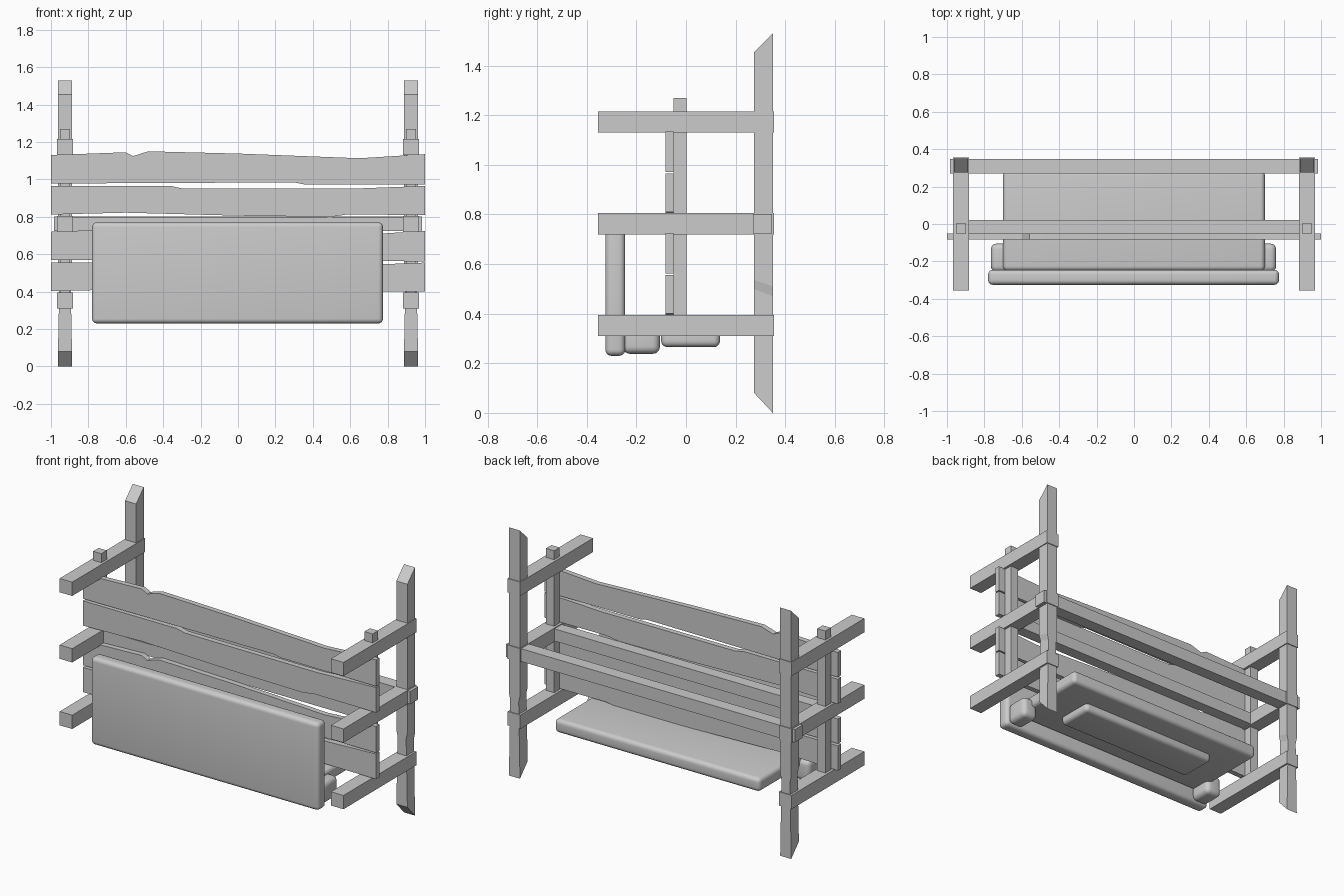
import bpy
import bmesh

default = bpy.data.objects.get("Cube")
if default:
    bpy.data.objects.remove(default, do_unlink=True)


def finish(name, bm):
    bmesh.ops.recalc_face_normals(bm, faces=bm.faces)
    mesh = bpy.data.meshes.new(name)
    bm.to_mesh(mesh)
    bm.free()
    obj = bpy.data.objects.new(name, mesh)
    bpy.context.collection.objects.link(obj)
    return obj


def box(name, xs, ys, zs):
    """Box given by its minimum and maximum on each axis."""
    bm = bmesh.new()
    bmesh.ops.create_cube(bm, size=1)
    for v in bm.verts:
        v.co = [(a + b) / 2 + c * (b - a) for c, (a, b) in zip(v.co, (xs, ys, zs))]
    return finish(name, bm)


def cushion(name, xs, ys, zs, radius):
    """Box with rounded edges and smooth shading."""
    obj = box(name, xs, ys, zs)
    bevel = obj.modifiers.new("rounding", 'BEVEL')
    bevel.width = radius
    bevel.segments = 5
    bpy.ops.object.select_all(action='DESELECT')
    obj.select_set(True)
    bpy.context.view_layer.objects.active = obj
    bpy.ops.object.modifier_apply(modifier=bevel.name)
    bpy.ops.object.shade_smooth_by_angle()
    return obj


def plank(name, outline, drop, y0=-0.083, y1=-0.05):
    """Board cut from an uneven outline in x and z."""
    bm = bmesh.new()
    face = bm.faces.new([bm.verts.new((x, y0, z - drop)) for x, z in outline])
    out = bmesh.ops.extrude_face_region(bm, geom=[face])
    moved = [g for g in out["geom"] if isinstance(g, bmesh.types.BMVert)]
    bmesh.ops.translate(bm, verts=moved, vec=(0, y1 - y0, 0))
    return finish(name, bm)


def post(name, cx, sections, y0=0.275, y1=0.35):
    """Post with slanted ends: front height, back height, half width."""
    bm = bmesh.new()
    rings = []
    for front, back, w in sections:
        corners = ((-w, y0, front), (w, y0, front), (w, y1, back), (-w, y1, back))
        rings.append([bm.verts.new((cx + x, y, z)) for x, y, z in corners])
    bm.faces.new(rings[0])
    bm.faces.new(rings[-1])
    for low, high in zip(rings, rings[1:]):
        for i in range(4):
            j = (i + 1) % 4
            bm.faces.new((low[i], low[j], high[j], high[i]))
    return finish(name, bm)


# Side frames
post_sections = [(0.08, 0, 0.0375), (0.50, 0.47, 0.029),
                 (0.535, 0.51, 0.0375), (1.455, 1.53, 0.0375)]
for side, cx in (("right", -0.925), ("left", 0.925)):
    post(f"{side}_back_post", cx, post_sections)
    box(f"{side}_inner_post", (cx - 0.028, cx + 0.028), (-0.05, 0.003), (0.32, 1.27))
    for level, z in (("lower", 0.31), ("middle", 0.72), ("upper", 1.13)):
        box(f"{side}_{level}_rail", (cx - 0.043, cx + 0.043), (-0.355, 0.355), (z, z + 0.085))

# Long crossbars
box("back_crossbar", (-0.985, 0.985), (0.27, 0.347), (0.723, 0.802))
box("middle_crossbar", (-0.96, 0.96), (-0.05, 0.022), (0.725, 0.8))

# Uneven boards, in an upper and a lower pair
wide_board = [(-1, 1.13), (-0.6, 1.145), (-0.56, 1.125), (-0.48, 1.15), (0, 1.138),
              (0.65, 1.113), (1, 1.135), (1, 0.972), (0.35, 0.974), (0.3, 0.984), (-1, 0.978)]
narrow_board = [(-1, 0.965), (-0.36, 0.965), (-0.3, 0.952), (0.6, 0.95), (1, 0.965),
                (1, 0.81), (0.58, 0.812), (0.5, 0.8), (0, 0.806), (-0.6, 0.822), (-1, 0.812)]
for pair, drop in (("upper", 0), ("lower", 0.41)):
    plank(f"{pair}_wide_board", wide_board, drop)
    plank(f"{pair}_narrow_board", narrow_board, drop)

# Padded parts
cushion("front_panel", (-0.78, 0.775), (-0.325, -0.245), (0.23, 0.77), 0.025)
cushion("seat_slab", (-0.7, 0.7), (-0.25, 0.285), (0.311, 0.395), 0.025)
cushion("underside_plate", (-0.48, 0.48), (-0.1, 0.137), (0.265, 0.34), 0.025)
for side, xs in (("right", (-0.765, -0.655)), ("left", (0.655, 0.76))):
    cushion(f"{side}_foot_pad", xs, (-0.255, -0.105), (0.238, 0.37), 0.03)
